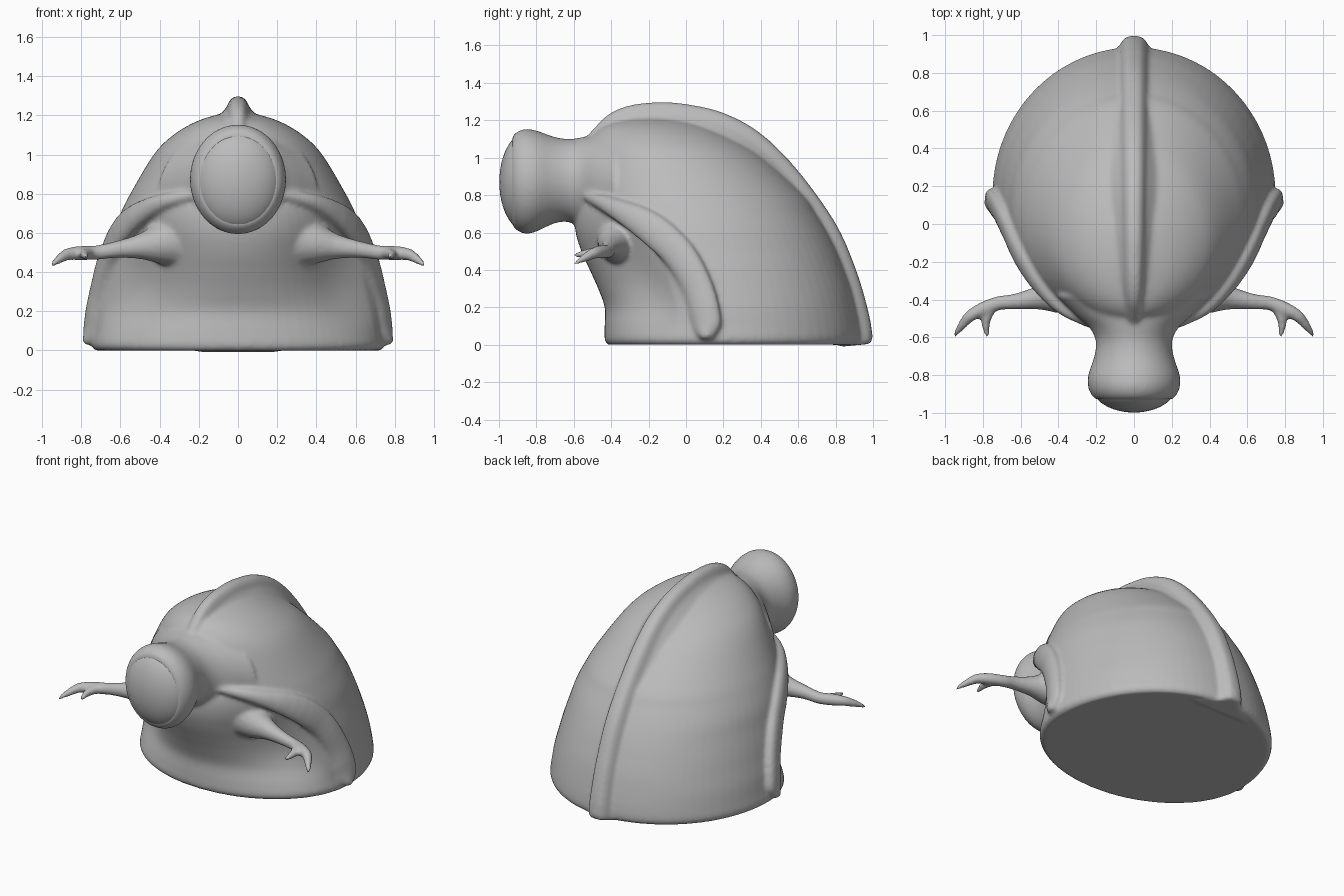
import bpy, bmesh
from math import sin, cos, pi
from mathutils import Vector

if "Cube" in bpy.data.objects:
    bpy.data.objects.remove(bpy.data.objects["Cube"], do_unlink=True)

grey = bpy.data.materials.new("plain grey")
grey.use_nodes = True
grey.diffuse_color = (0.5, 0.5, 0.5, 1)
grey.node_tree.nodes["Principled BSDF"].inputs["Base Color"].default_value = (0.5, 0.5, 0.5, 1)


def spline(points, steps=8):
    """Smooth curve through tuples of any length."""
    p = [points[0]] + list(points) + [points[-1]]
    out = []
    for a, b, c, d in zip(p, p[1:], p[2:], p[3:]):
        for i in range(steps):
            t = i / steps
            out.append([0.5 * (2 * v + (w - u) * t + (2 * u - 5 * v + 4 * w - x) * t * t
                               + (3 * v - u - 3 * w + x) * t ** 3)
                        for u, v, w, x in zip(a, b, c, d)])
    return out + [list(points[-1])]


def loft(bm, rings):
    """Closed skin over a row of rings."""
    rows = [[bm.verts.new(v) for v in ring] for ring in rings]
    faces = [bm.faces.new(rows[0]), bm.faces.new(rows[-1])]
    n = len(rows[0])
    for a, b in zip(rows, rows[1:]):
        for i in range(n):
            j = (i + 1) % n
            faces.append(bm.faces.new((a[i], a[j], b[j], b[i])))
    bmesh.ops.recalc_face_normals(bm, faces=faces)


def circle(n):
    return [(cos(2 * pi * i / n), sin(2 * pi * i / n)) for i in range(n)]


def tangent(path, i):
    a, b = path[max(i - 1, 0)], path[min(i + 1, len(path) - 1)]
    return (b - a).normalized()


bm = bmesh.new()

# Domed shell: height, half width, front y, back y, y of the widest point, hollow beside the chest
shell = spline([(0, .73, -.42, .92, .15, 0), (.03, .75, -.435, .935, .15, 0),
                (.1, .742, -.435, .93, .15, .02), (.2, .73, -.435, .91, .14, .07),
                (.3, .71, -.47, .885, .12, .11), (.4, .69, -.515, .85, .1, .12),
                (.5, .665, -.56, .81, .08, .1), (.6, .64, -.59, .76, .06, .06),
                (.7, .6, -.595, .7, .03, .02), (.8, .55, -.575, .63, 0, 0),
                (1, .43, -.54, .42, -.08, 0), (1.1, .33, -.51, .26, -.13, 0),
                (1.17, .21, -.44, .1, -.17, 0), (1.21, .08, -.3, -.05, -.18, 0),
                (1.217, .02, -.2, -.14, -.18, 0)], 16)
rings = []
for z, w, front, back, mid, hollow in shell:
    ring = []
    for c, s in circle(72):
        pull = 1 - hollow * sin(pi * max(0, (-s - .3) / .7))
        ring.append((w * c * pull, mid + s * pull * ((back - mid) if s > 0 else (mid - front)), z))
    rings.append(ring)
loft(bm, rings)


def shell_x(y, z):
    _, w, front, back, mid, _ = min(shell, key=lambda r: abs(r[0] - z))
    t = (y - mid) / ((back - mid) if y > mid else (mid - front))
    return w * max(0, 1 - t * t) ** 0.5


# Neck and flared rim: y, half width, centre height, half height
neck = spline([(-.93, .2, .875, .235), (-.905, .225, .875, .262), (-.86, .243, .873, .28),
               (-.8, .242, .875, .27), (-.7, .21, .88, .23), (-.62, .202, .877, .223),
               (-.55, .235, .86, .25), (-.48, .31, .84, .28), (-.38, .41, .82, .31)])
loft(bm, [[(rx * c, y, zc + rz * s) for c, s in circle(48)] for y, rx, zc, rz in neck])

# Crest over the back, broader toward the tail
ridge = [Vector((0, y, z)) for y, z in spline(
    [(-.56, 1.08), (-.49, 1.16), (-.41, 1.235), (-.3, 1.28), (-.15, 1.297), (0, 1.287),
     (.2, 1.24), (.4, 1.13), (.6, .93), (.8, .65), (.91, .4), (.975, .18), (.997, .05), (.988, .005)])]
half = [(.03, .004), (.05, .027), (.065, .06), (.11, .105), (.16, .16)]
section = [(0, 0)] + half + [(-x, d) for x, d in reversed(half)]
rings = []
for i, p in enumerate(ridge):
    t = tangent(ridge, i) if p.z > .08 else Vector((0, .1, -1)).normalized()
    inward = Vector((0, t.z, -t.y))
    if inward.dot(Vector((0, 0, .4)) - p) < 0:
        inward.negate()
    spread = .75 + .55 * i / len(ridge)
    rings.append([p + inward * d + Vector((x * spread, 0, 0)) for x, d in section])
loft(bm, rings)

# Side flanges and arms, one of each per side
flange = spline([(-.56, .805, .02), (-.4, .74, .05), (-.2, .63, .085), (-.04, .485, .088),
                 (.06, .31, .085), (.105, .15, .084), (.11, .08, .07), (.11, .03, .03)])
arm = [(.28, -.32, .57, .18), (.4, -.37, .545, .11), (.5, -.39, .53, .066), (.62, -.41, .515, .044),
       (.72, -.42, .5, .038), (.8, -.45, .497, .038), (.87, -.49, .49, .032),
       (.92, -.55, .46, .022), (.955, -.598, .432, .009)]
finger = [(.74, -.42, .5, .03), (.775, -.48, .495, .029), (.785, -.54, .488, .022), (.775, -.6, .478, .011)]
for side in (1, -1):
    path = [Vector((side * (shell_x(y, z) + .003), y, z)) for y, z, w in flange]
    rings = []
    for i, p in enumerate(path):
        t = tangent(path, i)
        out = Vector((side, -.35, .15))
        out = (out - t * out.dot(t)).normalized()
        across = t.cross(out)
        w = flange[i][2]
        rings.append([p + across * (w * c) + out * (s * min(.042, w)) for c, s in circle(24)])
    loft(bm, rings)
    for limb in (arm, finger):
        data = spline(limb)
        path = [Vector((side * x, y, z)) for x, y, z, r in data]
        rings = []
        for i, p in enumerate(path):
            t = tangent(path, i)
            u = t.cross(Vector((0, 0, 1))).normalized()
            v = u.cross(t)
            rings.append([p + (u * c + v * s) * data[i][3] for c, s in circle(16)])
        loft(bm, rings)

# Fuse everything into one soft skin
mesh = bpy.data.meshes.new("body")
bm.to_mesh(mesh)
bm.free()
mesh.materials.append(grey)
body = bpy.data.objects.new("body", mesh)
bpy.context.collection.objects.link(body)
fuse = body.modifiers.new("fuse", 'REMESH')
fuse.mode = 'VOXEL'
fuse.voxel_size = .012
fuse.use_smooth_shade = True
soften = body.modifiers.new("soften", 'SMOOTH')
soften.factor = .5
soften.iterations = 9

# Domed face inside the rim
bpy.ops.mesh.primitive_uv_sphere_add(segments=48, ring_count=24, radius=1, location=(0, -.862, .87))
face = bpy.context.object
face.name = "face_dome"
face.scale = (.222, .136, .258)
face.data.materials.append(grey)
bpy.ops.object.shade_smooth()
